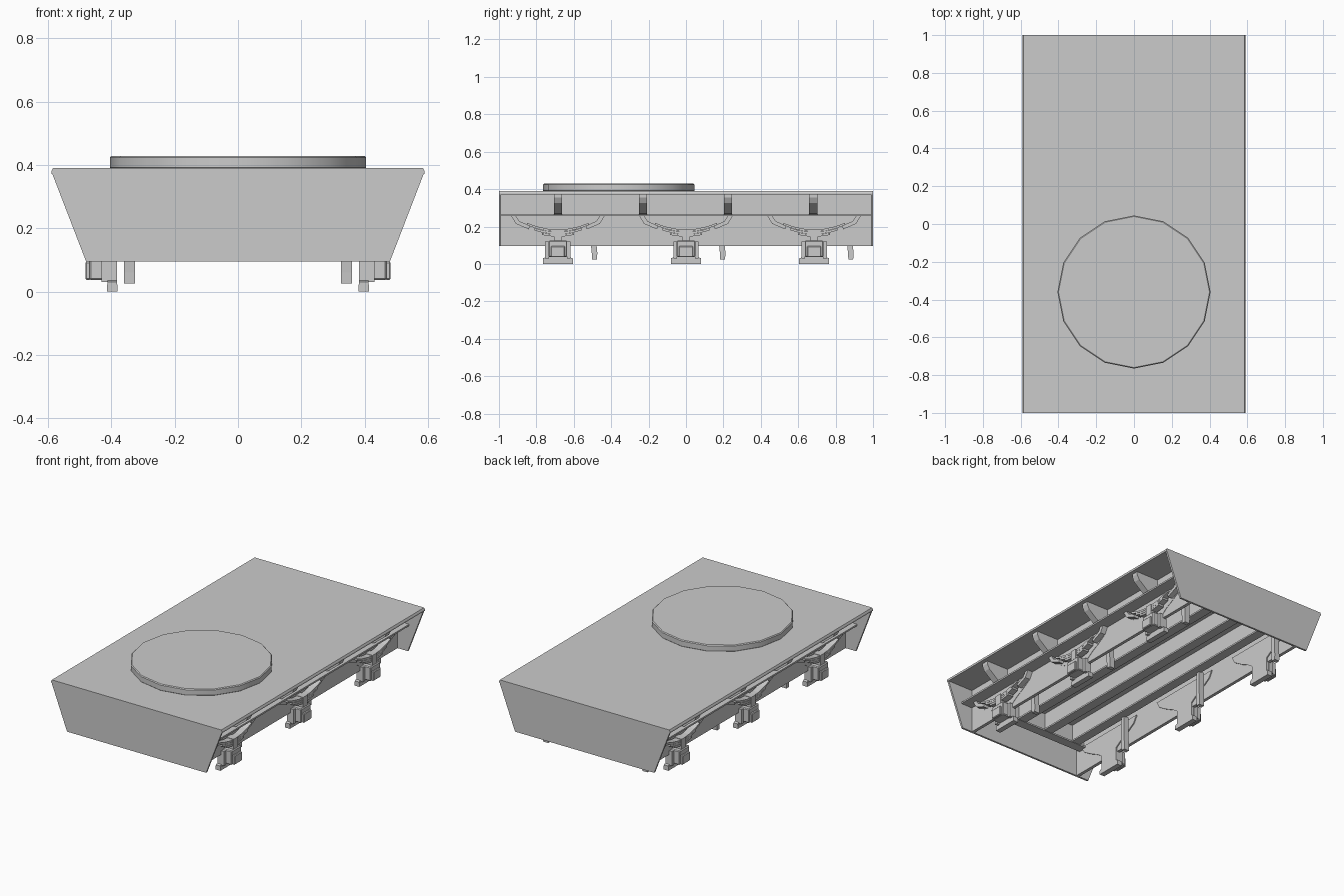
import bpy, bmesh, math

if "Cube" in bpy.data.objects:
    bpy.data.objects.remove(bpy.data.objects["Cube"])


def finish(name, bm, mirror=False, bevel=0):
    bmesh.ops.recalc_face_normals(bm, faces=bm.faces)
    me = bpy.data.meshes.new(name)
    bm.to_mesh(me)
    bm.free()
    ob = bpy.data.objects.new(name, me)
    bpy.context.collection.objects.link(ob)
    if bevel:
        m = ob.modifiers.new("bevel", 'BEVEL')
        m.width, m.segments = bevel, 1
    if mirror:
        m = ob.modifiers.new("mirror", 'MIRROR')
        m.use_mirror_merge = False
    return ob


def prism(name, pts, a, b, axis='x', mirror=False, bevel=0):
    """Extrude a profile from a to b: (y, z) points along x, or (x, z) along y."""
    bm = bmesh.new()
    place = (lambda p, t: (t, p[0], p[1])) if axis == 'x' else (lambda p, t: (p[0], t, p[1]))
    lo = [bm.verts.new(place(p, a)) for p in pts]
    hi = [bm.verts.new(place(p, b)) for p in pts]
    bm.faces.new(lo)
    bm.faces.new(hi)
    n = len(pts)
    for i in range(n):
        j = (i + 1) % n
        bm.faces.new((lo[i], lo[j], hi[j], hi[i]))
    return finish(name, bm, mirror, bevel)


def box(name, x, y, z, mirror=False, bevel=0):
    return prism(name, [(y[0], z[0]), (y[1], z[0]), (y[1], z[1]), (y[0], z[1])],
                 x[0], x[1], 'x', mirror, bevel)


def both(half, cy):
    """Mirror a half outline (dy, z) about y = cy."""
    return [(cy + y, z) for y, z in half] + [(cy - y, z) for y, z in reversed(half)]


# Deck with a chamfered top edge
prism("deck", [(-.59, .372), (.59, .372), (.59, .38), (.585, .39), (-.585, .39), (-.59, .38)],
      -1, 1, 'y')

# Sixteen-sided turntable disc
bm = bmesh.new()
bmesh.ops.create_cone(bm, cap_ends=True, segments=16, radius1=.405, radius2=.405, depth=.042)
bmesh.ops.translate(bm, verts=bm.verts, vec=(0, -.36, .408))
disc = finish("turntable_disc", bm, bevel=.005)
bpy.context.view_layer.objects.active = disc
disc.select_set(True)
bpy.ops.object.shade_smooth_by_angle(angle=math.radians(30))

# Tapered end plates
for label, y in (("front", -1), ("back", .988)):
    prism(label + "_end_plate", [(-.48, .095), (.48, .095), (.588, .375), (-.588, .375)],
          y, y + .012, 'y')

# Side webs and their outer flanges
box("side_web", (.39, .41), (-.99, .99), (.095, .374), True)
box("side_flange", (.40, .49), (-.99, .99), (.255, .265), True)

# Underframe beams with bottom flanges
for i, x in enumerate((.1, .31)):
    box(f"beam_web_{i}", (x - .008, x + .008), (-.92, .92), (.25, .374), True)
    box(f"beam_flange_{i}", (x - .03, x + .03), (-.92, .92), (.245, .255), True)
for label, y in (("front", -.93), ("back", .93)):
    box(label + "_cross_web", (-.39, .39), (y - .008, y + .008), (.25, .374))
    box(label + "_cross_flange", (-.39, .39), (y - .03, y + .03), (.243, .253))

# Deck gussets above the side flange
for i, y in enumerate((-.685, -.23, .225, .68)):
    prism(f"deck_gusset_{i}", [(.405, .373), (.565, .373), (.565, .355), (.55, .325),
                               (.48, .27), (.405, .262)], y - .022, y + .022, 'y', True)

for i, cy in enumerate((-.685, 0, .685)):
    # Axle guard: wide foot, narrow neck, flared top
    prism(f"axle_guard_{i}", both([(.08, 0), (.08, .03), (.066, .035), (.066, .12), (.11, .15),
                                   (.16, .175), (.225, .215), (.25, .258)], cy),
          .383, .412, 'x', True)
    box(f"guard_foot_{i}", (.38, .414), (cy - .08, cy + .08), (0, .022), True)
    # Axle box with raised lid and side guides
    box(f"axle_box_{i}", (.40, .47), (cy - .05, cy + .05), (.037, .125), True, .005)
    box(f"axle_box_lid_{i}", (.465, .482), (cy - .038, cy + .038), (.037, .095), True, .004)
    for s in (-1, 1):
        y = cy + s * .058
        box(f"box_guide_{i}", (.40, .432), (y - .01, y + .01), (.03, .12), True)
        # Spring hanger running up to the flange
        prism(f"spring_hanger_{i}", [(cy + s * .155, .185), (cy + s * .225, .215),
                                     (cy + s * .25, .258), (cy + s * .225, .258),
                                     (cy + s * .205, .228), (cy + s * .15, .205)],
              .41, .445, 'x', True)
    # Stepped leaf spring and buckle
    for k in range(3):
        w, z = .165 - .04 * k, .172 - .013 * k
        curve = [(w * t, z + 1.3 * (w * t) ** 2) for t in (0, .35, .7, 1)]
        outline = [(cy - y, q) for y, q in reversed(curve[1:])] + [(cy + y, q) for y, q in curve]
        prism(f"leaf_spring_{i}_{k}", outline + [(y, q + .012) for y, q in reversed(outline)],
              .42, .46, 'x', True)
    box(f"spring_buckle_{i}", (.415, .465), (cy - .022, cy + .022), (.12, .188), True)

    # Brake block on its hanger beside each axle
    b = cy + .195
    prism(f"brake_block_{i}", [(b - .012, .025), (b + .014, .025), (b + .016, .06),
                               (b + .012, .1), (b + .012, .25), (b - .012, .25),
                               (b - .018, .1), (b - .014, .06)], .325, .36, 'x', True)
